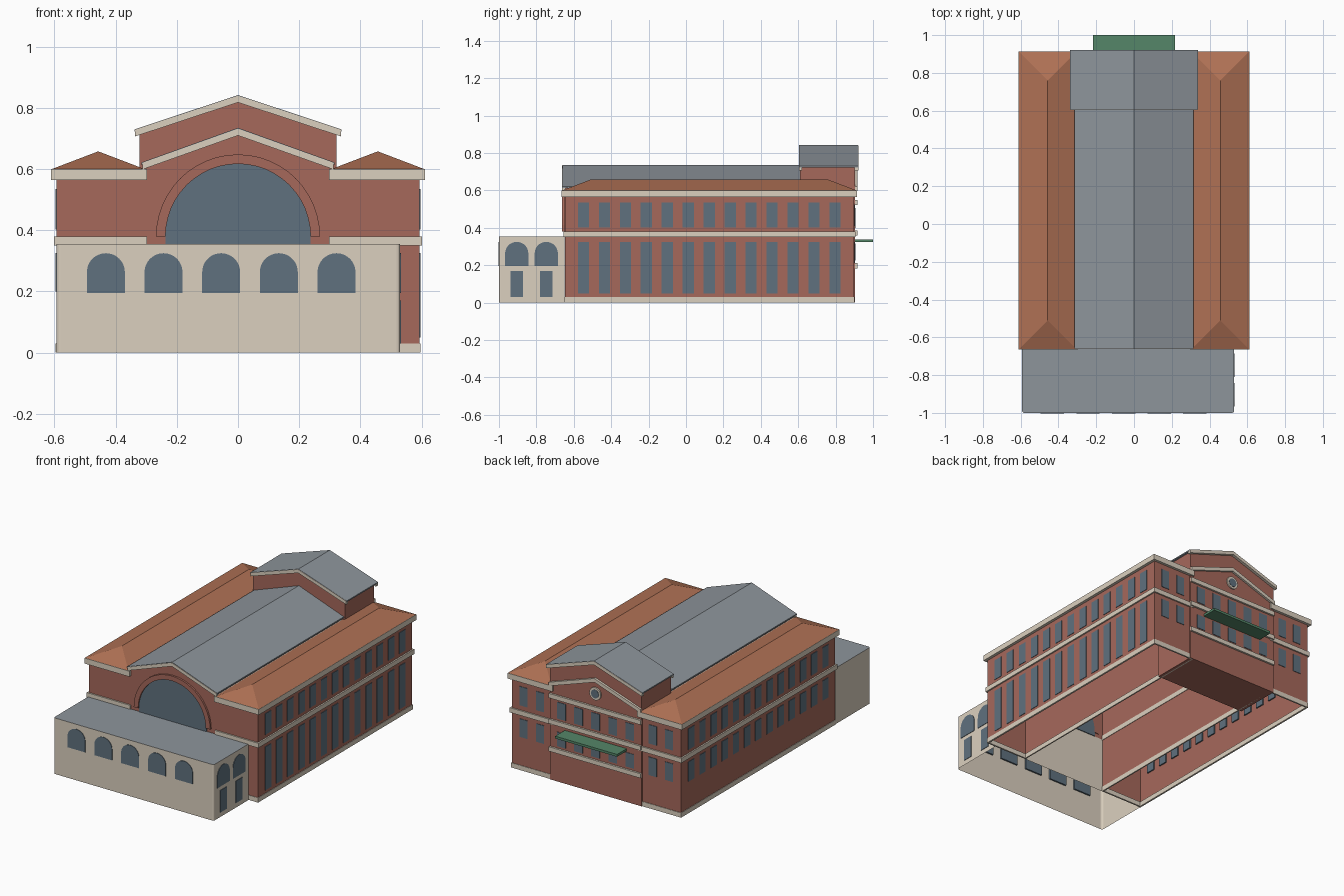
import bpy, bmesh
from math import pi, sin, cos

if "Cube" in bpy.data.objects:
    bpy.data.objects.remove(bpy.data.objects["Cube"])


def material(name, *rgb):
    m = bpy.data.materials.new(name)
    m.diffuse_color = (*rgb, 1)
    m.use_nodes = True
    m.node_tree.nodes["Principled BSDF"].inputs["Base Color"].default_value = m.diffuse_color
    return m


BRICK = material("brick", .38, .14, .105)
STONE = material("stone", .71, .63, .52)
GLASS = material("glass", .115, .165, .21)
METAL = material("grey_roof", .27, .30, .33)
TILE = material("roof_tile", .43, .165, .09)
GREEN = material("green_paint", .09, .24, .14)


def finish(name, bm, *mats):
    bmesh.ops.recalc_face_normals(bm, faces=bm.faces)
    me = bpy.data.meshes.new(name)
    bm.to_mesh(me)
    bm.free()
    for m in mats:
        me.materials.append(m)
    ob = bpy.data.objects.new(name, me)
    bpy.context.collection.objects.link(ob)
    return ob


def add_box(bm, x0, x1, y0, y1, z0, z1):
    vs = bmesh.ops.create_cube(bm, size=1)["verts"]
    for v in vs:
        v.co = ((x0 + x1) / 2 + v.co.x * (x1 - x0),
                (y0 + y1) / 2 + v.co.y * (y1 - y0),
                (z0 + z1) / 2 + v.co.z * (z1 - z0))


def boxes(name, mat, items):
    bm = bmesh.new()
    for b in items:
        add_box(bm, *b)
    return finish(name, bm, mat)


def add_prism(bm, profile, a, b, axis="y"):
    """Extrude a (u, z) profile from a to b along y or x."""
    at = (lambda u, w, t: (u, t, w)) if axis == "y" else (lambda u, w, t: (t, u, w))
    f = bm.faces.new([bm.verts.new(at(u, w, a)) for u, w in profile])
    g = bmesh.ops.extrude_face_region(bm, geom=[f], use_keep_orig=True)["geom"]
    for v in g:
        if isinstance(v, bmesh.types.BMVert):
            setattr(v.co, axis, b)


def prism(name, mat, profile, a, b, axis="y"):
    bm = bmesh.new()
    add_prism(bm, profile, a, b, axis)
    return finish(name, bm, mat)


def open_bottom(bm, z):
    fs = [f for f in bm.faces if all(abs(v.co.z - z) < 1e-4 for v in f.verts)]
    bmesh.ops.delete(bm, geom=fs, context="FACES_ONLY")


def arc(cu, cz, r, a0=0, a1=pi, n=24):
    return [(cu + r * cos(a0 + (a1 - a0) * i / n), cz + r * sin(a0 + (a1 - a0) * i / n))
            for i in range(n + 1)]


def arch(cu, z0, spring, r):
    return [(cu - r, z0), (cu + r, z0)] + arc(cu, spring, r)


def chevron(hw, eave, apex, t):
    return [(-hw, eave), (0, apex), (hw, eave), (hw, eave - t), (0, apex - t), (-hw, eave - t)]


# Front annex: hollow stone block, grey top, softened front corners
bm = bmesh.new()
add_box(bm, -.593, .53, -1, -.65, 0, .355)
bmesh.ops.bevel(bm, geom=[e for e in bm.edges if all(v.co.y < -.99 for v in e.verts)
                          and abs(e.verts[0].co.z - e.verts[1].co.z) > .1],
                offset=.012, segments=3, affect="EDGES", profile=.5)
open_bottom(bm, 0)
for f in bm.faces:
    f.material_index = int(all(v.co.z > .35 for v in f.verts))
finish("front_annex", bm, STONE, METAL)

bm = bmesh.new()
for i in range(5):
    add_prism(bm, arch(-.432 + i * .1885, .195, .263, .062), -1.003, -.99)
for y in (-.905, -.747):
    add_prism(bm, arch(y, .195, .263, .062), .52, .533, "x")
    add_box(bm, .52, .533, y - .033, y + .033, .03, .17)
finish("annex_windows", bm, GLASS)

# Side wings
for s, side in ((1, "right"), (-1, "left")):
    def sx(a, b):
        return tuple(sorted((s * a, s * b)))

    bm = bmesh.new()
    add_box(bm, *sx(.30, .593), -.647, .897, 0, .58)
    open_bottom(bm, 0)
    finish(side + "_wing_walls", bm, BRICK)

    # stone courses wrapping the wing
    for part, z0, z1, o in (("plinth", 0, .03, .003), ("belt", .35, .38, .009)):
        xo, y0, y1 = .593 + o, -.647 - o, .897 + o
        boxes(f"{side}_wing_{part}", STONE, [
            (*sx(.585, xo), y0, y1, z0, z1),
            (*sx(.297, .305), y0, y1, z0, z1),
            (*sx(.297, xo), y0, -.64, z0, z1),
            (*sx(.297, xo), .89, y1, z0, z1)])
    boxes(side + "_wing_cornice", STONE, [(*sx(.297, .611), -.665, .914, .565, .60)])

    # hipped tile roof
    bm = bmesh.new()
    c = [bm.verts.new((s * x, y, .60)) for x, y in
         ((.305, -.662), (.609, -.662), (.609, .912), (.305, .912))]
    r = [bm.verts.new((s * .457, y, .658)) for y in (-.51, .76)]
    for f in ((c[0], c[1], r[0]), (c[1], c[2], r[1], r[0]), (c[2], c[3], r[1]),
              (c[3], c[0], r[0], r[1]), c):
        bm.faces.new(f)
    finish(side + "_hip_roof", bm, TILE)

    # long side windows, tall on the right and short on the left
    low = .05 if s > 0 else .20
    ys = [-.548 + i * .112 for i in range(13)]
    rows = ((.402, .535), (low, .325))
    boxes(side + "_wing_windows", GLASS,
          [(*sx(.585, .596), y - .03, y + .03, z0, z1) for y in ys for z0, z1 in rows])
    boxes(side + "_wing_back_windows", GLASS,
          [(*sx(x - .028, x + .028), .89, .90, z0, z1)
           for x in (.395, .51) for z0, z1 in ((.41, .53), (.21, .325))])

# Central hall with gabled front
bm = bmesh.new()
add_prism(bm, [(-.30, .355), (.30, .355), (.30, .612), (0, .722), (-.30, .612)], -.65, .61)
open_bottom(bm, .355)
finish("hall_walls", bm, BRICK)
prism("hall_roof", METAL, chevron(.315, .622, .735, .008), -.66, .61)
prism("hall_front_rake", STONE, chevron(.312, .621, .732, .022), -.663, -.645)

# Great lunette window and its brick surround
prism("lunette_glass", GLASS, arch(0, .355, .38, .237), -.654, -.645)
prism("lunette_surround", BRICK,
      arc(0, .38, .268) + arc(0, .38, .237, pi, 0), -.662, -.645)

# Rear block with higher gable
prism("rear_block_walls", BRICK,
      [(-.322, 0), (.322, 0), (.322, .725), (0, .83), (-.322, .725)], .61, .904)
prism("rear_block_roof", METAL, chevron(.338, .73, .842, .008), .605, .92)
for n, a, b in (("front", .603, .62), ("back", .90, .922)):
    prism(f"rear_block_{n}_rake", STONE, chevron(.336, .729, .84, .022), a, b)
prism("rear_pediment_rake", STONE, chevron(.322, .62, .73, .024), .90, .918)
boxes("rear_belts", STONE, [(-.322, .322, .90, .916, z - .014, z + .014)
                            for z in (.535, .372, .197)])
boxes("rear_block_windows", GLASS, [(x - .03, x + .03, .90, .907, z0, z1)
                                    for x in (-.24, -.12, 0, .12, .24)
                                    for z0, z1 in ((.40, .505), (.225, .315))])
prism("oculus_ring", STONE, arc(0, .63, .04, 0, 2 * pi)[:-1], .90, .912)
prism("oculus_glass", GLASS, arc(0, .63, .027, 0, 2 * pi)[:-1], .90, .914)
boxes("rear_canopy", GREEN, [(-.217, .217, .90, 1.0, .323, .338)])
